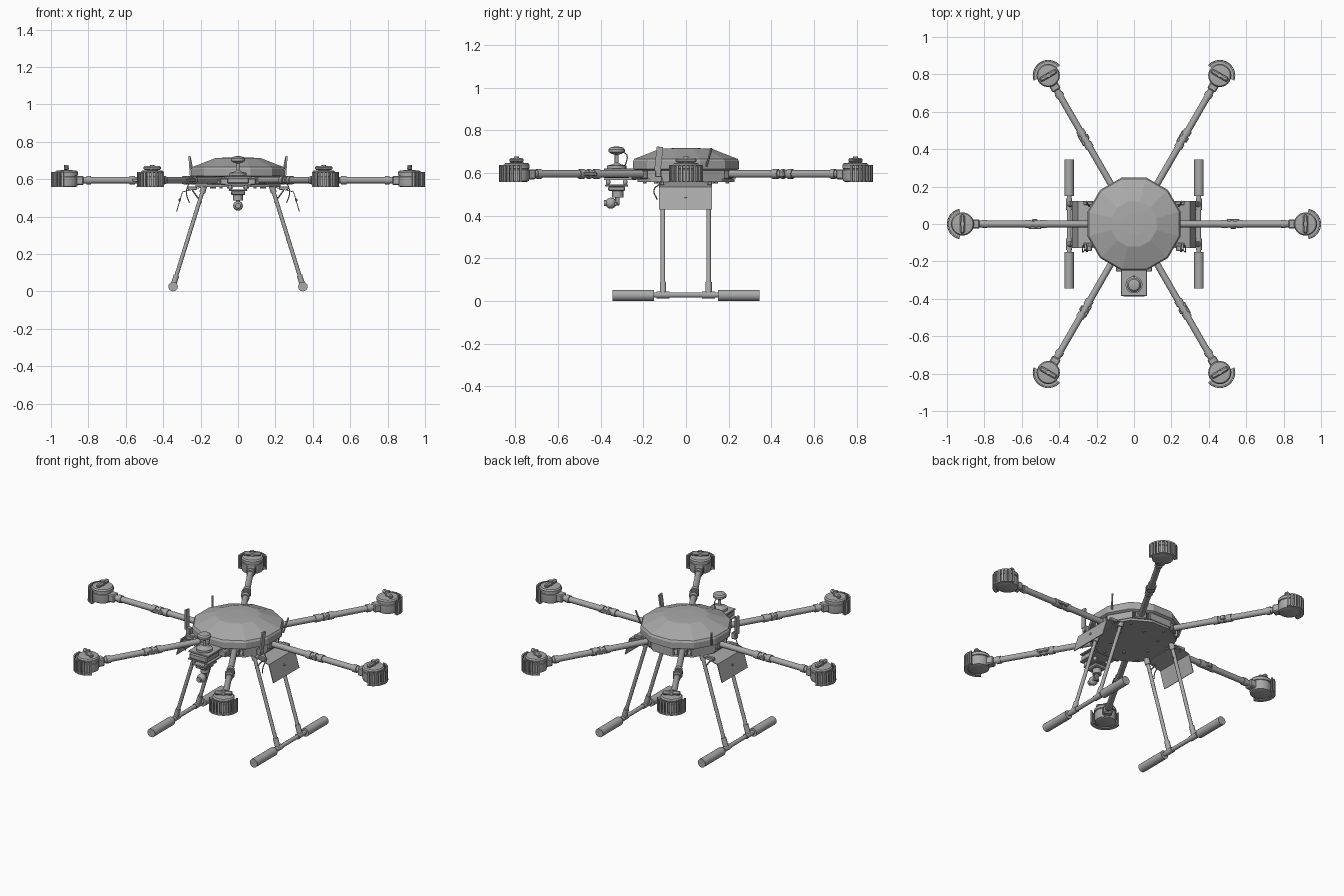
import bpy, bmesh
from math import radians, pi, cos, sin
from mathutils import Matrix, Vector

if "Cube" in bpy.data.objects:
    bpy.data.objects.remove(bpy.data.objects["Cube"])

grey = bpy.data.materials.new("mid grey")
grey.use_nodes = True
grey.diffuse_color = (0.4, 0.4, 0.4, 1)
grey.node_tree.nodes["Principled BSDF"].inputs["Base Color"].default_value = (0.4, 0.4, 0.4, 1)

I = Matrix.Identity(4)


def finish(name, bm, frame=I, smooth=True):
    bm.transform(frame)
    bmesh.ops.recalc_face_normals(bm, faces=bm.faces)
    me = bpy.data.meshes.new(name)
    bm.to_mesh(me)
    bm.free()
    me.materials.append(grey)
    for p in me.polygons:
        p.use_smooth = smooth
    if smooth:
        me.set_sharp_from_angle(angle=radians(35))
    ob = bpy.data.objects.new(name, me)
    bpy.context.collection.objects.link(ob)
    return ob


def tube(name, a, b, r, frame=I, n=16):
    a, b = Vector(a), Vector(b)
    bm = bmesh.new()
    turn = (b - a).to_track_quat('Z', 'Y').to_matrix().to_4x4()
    bmesh.ops.create_cone(bm, cap_ends=True, segments=n, radius1=r, radius2=r,
                          depth=(b - a).length, matrix=Matrix.Translation((a + b) / 2) @ turn)
    return finish(name, bm, frame)


def box(name, loc, size, frame=I, rot=I, bevel=0.0):
    bm = bmesh.new()
    bmesh.ops.create_cube(bm, size=1, matrix=Matrix.Translation(loc) @ rot @ Matrix.Diagonal((*size, 1)))
    if bevel:
        bmesh.ops.bevel(bm, geom=bm.edges[:], offset=bevel, segments=1, affect='EDGES')
    return finish(name, bm, frame, False)


def lathe(name, profile, n, frame=I, phase=0.0, smooth=True):
    """Closed solid from (radius, height) points, bottom to top."""
    bm = bmesh.new()
    rings = [[bm.verts.new((r * cos(phase + 2 * pi * i / n), r * sin(phase + 2 * pi * i / n), z))
              for i in range(n)] for r, z in profile]
    for lo, hi in zip(rings, rings[1:]):
        for i in range(n):
            j = (i + 1) % n
            bm.faces.new((lo[i], lo[j], hi[j], hi[i]))
    bm.faces.new(rings[0])
    bm.faces.new(rings[-1])
    return finish(name, bm, frame, smooth)


def arc(name, r0, r1, z0, z1, half, frame, n=16):
    """Curved strip centred on +x."""
    bm = bmesh.new()
    rows = []
    for i in range(n + 1):
        a = -half + 2 * half * i / n
        rows.append([bm.verts.new((r * cos(a), r * sin(a), z))
                     for r, z in ((r0, z0), (r1, z0), (r1, z1), (r0, z1))])
    for p, q in zip(rows, rows[1:]):
        for k in range(4):
            m = (k + 1) % 4
            bm.faces.new((p[k], p[m], q[m], q[k]))
    bm.faces.new(rows[0])
    bm.faces.new(rows[-1])
    return finish(name, bm, frame)


def cable(name, points, r=0.003):
    cu = bpy.data.curves.new(name, 'CURVE')
    cu.dimensions = '3D'
    cu.bevel_depth = r
    cu.bevel_resolution = 1
    cu.resolution_u = 6
    sp = cu.splines.new('BEZIER')
    sp.bezier_points.add(len(points) - 1)
    for bp, p in zip(sp.bezier_points, points):
        bp.co = p
        bp.handle_left_type = bp.handle_right_type = 'AUTO'
    cu.materials.append(grey)
    bpy.context.collection.objects.link(bpy.data.objects.new(name, cu))


def at(x, y, z=0.0):
    return Matrix.Translation((x, y, z))


def spin(deg, axis='Z'):
    return Matrix.Rotation(radians(deg), 4, axis)


# Central body: faceted cover, inner core and base plate
edge = radians(15)
lathe("body_cover", [(0.245, 0.612), (0.257, 0.618), (0.257, 0.655), (0.25, 0.666), (0.125, 0.713),
                     (0.06, 0.716)], 12, phase=edge, smooth=False)
lathe("body_core", [(0.17, 0.57), (0.17, 0.615)], 12, phase=edge, smooth=False)
lathe("base_plate", [(0.235, 0.558), (0.235, 0.572)], 12, phase=edge, smooth=False)

# Arms with motors, repeated around the body
for k in range(6):
    F = spin(60 * k)
    box("side_panel", (0.225, 0, 0.593), (0.012, 0.15, 0.044), spin(60 * k + 30))
    box("arm_root_clamp", (0.2, 0, 0.592), (0.08, 0.06, 0.042), F, bevel=0.006)
    tube("arm", (0.12, 0, 0.595), (0.87, 0, 0.595), 0.0175, F)
    # folding joint and collars
    for r, half in ((0.485, 0.016), (0.525, 0.008), (0.565, 0.014)):
        tube("arm_joint_collar", (r - half, 0, 0.595), (r + half, 0, 0.595), 0.0225, F)
    box("arm_joint_latch", (0.53, 0.018, 0.595), (0.07, 0.018, 0.02), F, bevel=0.004)
    box("arm_joint_hinge", (0.53, -0.018, 0.595), (0.03, 0.016, 0.026), F, bevel=0.004)
    tube("arm_end_collar", (0.785, 0, 0.595), (0.81, 0, 0.595), 0.0225, F)
    box("motor_clamp", (0.85, 0, 0.593), (0.05, 0.05, 0.048), F, bevel=0.006)

    # motor housing, cap and propeller clamp
    M = F @ at(0.917, 0)
    lathe("motor_housing", [(0.045, 0.557), (0.058, 0.562), (0.061, 0.575), (0.061, 0.613),
                            (0.057, 0.615), (0.057, 0.619), (0.062, 0.621), (0.062, 0.637),
                            (0.056, 0.645), (0.03, 0.648)], 28, M)
    box("propeller_clamp", (0, 0, 0.659), (0.026, 0.1, 0.022), M, bevel=0.007)
    tube("propeller_bolt", (0, 0, 0.645), (0, 0, 0.677), 0.012, M, 12)

    # slatted guard around the outer half
    half = radians(78)
    arc("guard_lower_ring", 0.06, 0.083, 0.557, 0.563, half, M)
    arc("guard_upper_ring", 0.073, 0.08, 0.632, 0.638, half, M)
    for i in range(11):
        S = M @ spin(-75 + 15 * i)
        box("guard_slat", (0.0775, 0, 0.598), (0.009, 0.011, 0.08), S)

# Bolts beneath the base plate
for i in range(12):
    a = radians(30 * i + 15)
    r = 0.2 if i % 2 else 0.13
    tube("base_bolt", (r * cos(a), r * sin(a), 0.551), (r * cos(a), r * sin(a), 0.56), 0.008, n=8)

# Landing gear, folded side trays and antennas on both sides
for s in (-1, 1):
    top, foot = Vector((s * 0.18, 0, 0.565)), Vector((s * 0.347, 0, 0.028))
    for y in (-0.108, 0.106):
        off = Vector((0, y, 0))
        along = foot - top
        tube("leg", top + off, foot + off, 0.0105)
        tube("leg_top_socket", top + off, top + off + along * 0.07, 0.016)
        tube("leg_foot_socket", foot + off - along * 0.11, foot + off, 0.015)
        tube("skid_tee", foot + off - Vector((0, 0.03, 0)), foot + off + Vector((0, 0.03, 0)), 0.016)
        tube("tray_strut", (s * 0.195, y, 0.475), (s * 0.245, y, 0.542), 0.004, n=8)
        box("tray_clip", (s * 0.245, y * 1.05, 0.552), (0.05, 0.022, 0.02), bevel=0.004)
        e = 1 if y > 0 else -1
        tube("skid_foam", (s * 0.347, e * 0.15, 0.026), (s * 0.347, e * 0.345, 0.026), 0.0255, n=20)
    tube("skid_bar", (s * 0.347, -0.3, 0.028), (s * 0.347, 0.3, 0.028), 0.012)

    # bent sheet tray: shelf then hanging panel
    bm = bmesh.new()
    path = [(0.2, 0.556), (0.225, 0.55), (0.297, 0.532), (0.328, 0.428)]
    rows = [[bm.verts.new((s * x, y, z)) for y in (-0.127, 0.122)] for x, z in path]
    for p, q in zip(rows, rows[1:]):
        bm.faces.new((p[0], p[1], q[1], q[0]))
    tray = finish("side_tray", bm, smooth=False)
    mod = tray.modifiers.new("thickness", 'SOLIDIFY')
    mod.thickness = 0.005
    mod.offset = 0
    tube("tray_knob", (s * 0.306, -0.002, 0.487), (s * 0.318, -0.002, 0.49), 0.007, n=10)

    # flat front antenna and thin rear antenna
    box("front_antenna", (s * 0.256, -0.128, 0.665), (0.01, 0.03, 0.115), rot=spin(s * 4, 'Y') @ spin(-6, 'X'))
    box("antenna_bracket", (s * 0.24, -0.13, 0.6), (0.03, 0.03, 0.04), bevel=0.004)
    tube("rear_antenna", (s * 0.24, 0.095, 0.63), (s * 0.257, 0.12, 0.715), 0.005, n=8)
    cable("antenna_cable", [(s * 0.25, -0.12, 0.6), (s * 0.27, -0.115, 0.56),
                            (s * 0.275, -0.15, 0.52), (s * 0.26, -0.135, 0.475)])

# Front equipment shelf
box("shelf_plate", (0, -0.3, 0.616), (0.138, 0.17, 0.01), bevel=0.003)
box("shelf_block", (0, -0.325, 0.593), (0.12, 0.125, 0.035), bevel=0.006)
box("shelf_lower_plate", (0, -0.31, 0.571), (0.138, 0.15, 0.007))
box("shelf_neck", (0, -0.235, 0.588), (0.19, 0.04, 0.036), bevel=0.005)

# Satellite receiver on its post
lathe("receiver", [(0.045, 0.621), (0.045, 0.634), (0.018, 0.641), (0.009, 0.648), (0.009, 0.685),
                   (0.025, 0.69), (0.038, 0.698), (0.038, 0.71), (0.03, 0.719), (0.012, 0.723)],
      24, at(0, -0.325))
cable("receiver_cable", [(0, -0.3, 0.7), (0, -0.278, 0.685), (0, -0.28, 0.65), (0, -0.295, 0.62)])

# Camera gimbal hanging below the shelf
for x in (-0.042, 0.042):
    for y in (-0.365, -0.285):
        lathe("damper", [(0.006, 0.545), (0.011, 0.552), (0.011, 0.562), (0.006, 0.57)], 12, at(x, y))
box("gimbal_plate", (0, -0.325, 0.541), (0.1, 0.108, 0.01), bevel=0.003)
box("gimbal_block", (0, -0.325, 0.526), (0.075, 0.08, 0.022), bevel=0.005)
tube("gimbal_motor", (0, -0.32, 0.485), (0, -0.32, 0.52), 0.026)
box("gimbal_arm", (0, -0.322, 0.473), (0.02, 0.02, 0.05), bevel=0.003)
box("gimbal_yoke", (0, -0.337, 0.456), (0.036, 0.03, 0.018), bevel=0.003)
bm = bmesh.new()
bmesh.ops.create_uvsphere(bm, u_segments=20, v_segments=12, radius=0.026, matrix=at(0, -0.352, 0.458))
finish("camera_ball", bm)
tube("camera_lens", (0, -0.384, 0.458), (0, -0.352, 0.458), 0.014)
